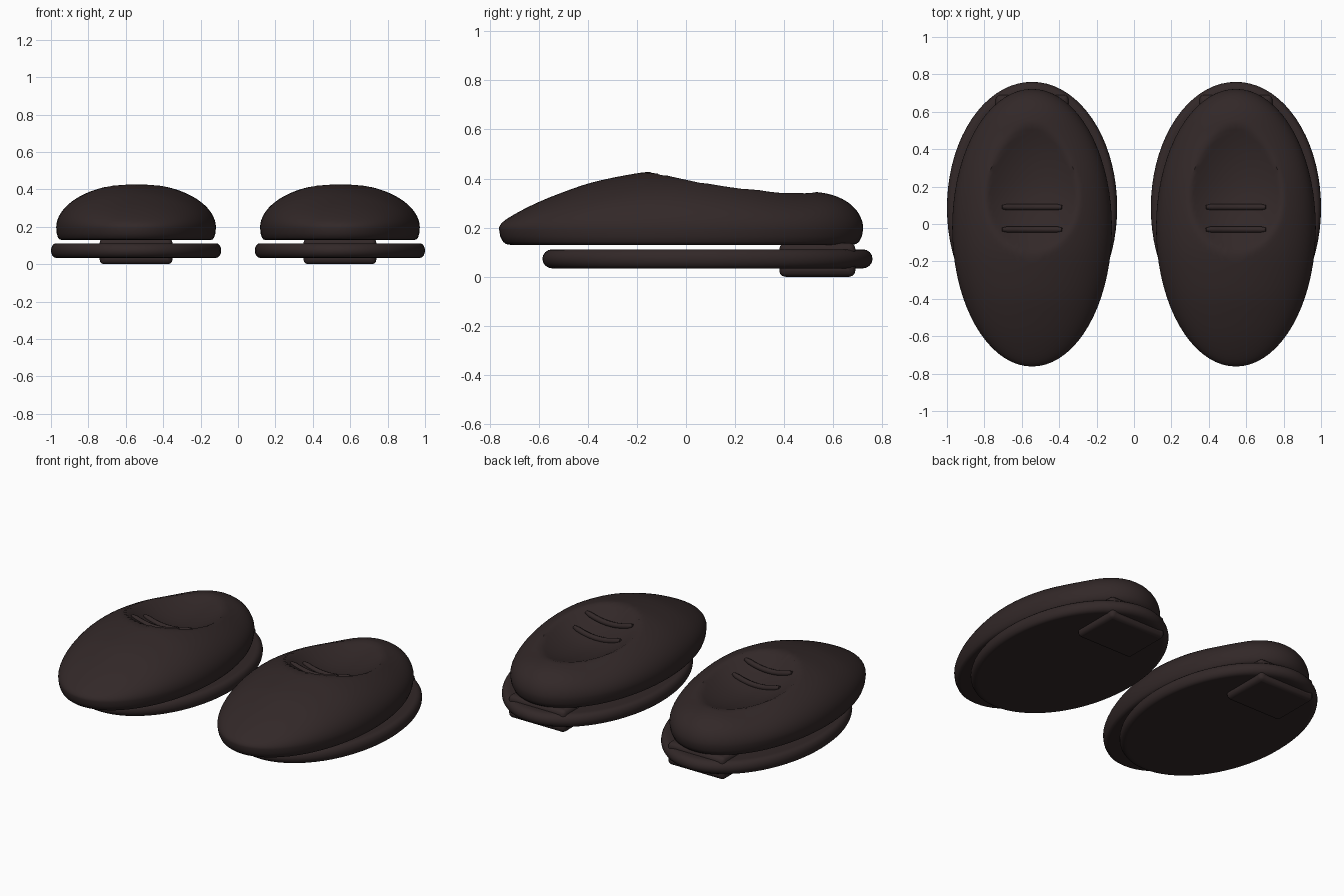
import bpy, bmesh, math

if "Cube" in bpy.data.objects:
    bpy.data.objects.remove(bpy.data.objects["Cube"])

leather = bpy.data.materials.new("dark_brown")
leather.diffuse_color = (0.032, 0.021, 0.021, 1)
leather.use_nodes = True
leather.node_tree.nodes["Principled BSDF"].inputs["Base Color"].default_value = leather.diffuse_color

SEG = 72


def finish(obj, angle=40):
    obj.data.materials.append(leather)
    bpy.ops.object.select_all(action='DESELECT')
    obj.select_set(True)
    bpy.context.view_layer.objects.active = obj
    bpy.ops.object.shade_smooth_by_angle(angle=math.radians(angle))


def oval_loft(name, cx, cy, a, b, rings, height):
    """Nested oval rings (scale, level), closed by a centre point at each end."""
    bm = bmesh.new()

    def ring(r, lv):
        out = []
        for i in range(SEG):
            t = 2 * math.pi * i / SEG
            x, y = a * r * math.cos(t), cy + b * r * math.sin(t)
            out.append(bm.verts.new((cx + x, y, height(x, y, r, lv))))
        return out

    loops = [ring(r, lv) for r, lv in rings]
    first = bm.verts.new((cx, cy, height(0, cy, 0, rings[0][1])))
    last = bm.verts.new((cx, cy, height(0, cy, 0, rings[-1][1])))
    for i in range(SEG):
        j = (i + 1) % SEG
        bm.faces.new((first, loops[0][j], loops[0][i]))
        bm.faces.new((last, loops[-1][i], loops[-1][j]))
        for p, q in zip(loops, loops[1:]):
            bm.faces.new((p[i], p[j], q[j], q[i]))
    bmesh.ops.recalc_face_normals(bm, faces=bm.faces)
    me = bpy.data.meshes.new(name)
    bm.to_mesh(me)
    bm.free()
    obj = bpy.data.objects.new(name, me)
    bpy.context.collection.objects.link(obj)
    finish(obj)
    return obj


# dome height along the length of the upper
DOME = [(-0.76, 0.13), (-0.6, 0.177), (-0.4, 0.216), (-0.15, 0.238), (0, 0.236),
        (0.2, 0.222), (0.4, 0.205), (0.5, 0.212), (0.6, 0.25), (0.72, 0.29)]


def dome(y):
    for (y0, h0), (y1, h1) in zip(DOME, DOME[1:]):
        if y <= y1:
            k = max(0, (y - y0) / (y1 - y0))
            return h0 + (h1 - h0) * k
    return DOME[-1][1]


def dish(x, y):
    """Scooped foot opening."""
    d = y - 0.22
    return 0.29 + 1.235 * x * x + (0.57 if d > 0 else 1.0) * d * d


def upper_height(x, y, r, lv):
    if lv is not None:
        return lv
    # average nearby dome heights so the back stays smooth
    h = sum(dome(y + k * 0.02) for k in range(-2, 3)) / 5
    return min(0.195 + h * math.sqrt(max(0, 1 - r * r)), dish(x, y))


N = 30
UPPER_RINGS = ([(math.sin(math.pi / 2 * k / N), None) for k in range(1, N + 1)]
               + [(0.993, 0.165), (0.978, 0.143), (0.96, 0.133), (0.935, 0.13)])

# rounded rim of the sole
SOLE_RINGS = [(0.92, 0.112)]
for k in range(9):
    t = math.pi / 2 - math.pi * k / 8
    SOLE_RINGS.append((0.94 + 0.06 * math.cos(t), 0.073 + 0.039 * math.sin(t)))
SOLE_RINGS.append((0.92, 0.034))


def heel(name, cx):
    bpy.ops.mesh.primitive_cube_add(size=1, location=(cx, 0.535, 0.069))
    obj = bpy.context.object
    obj.name = name
    obj.scale = (0.39, 0.31, 0.138)
    bpy.ops.object.transform_apply(location=False, rotation=False, scale=True)
    bev = obj.modifiers.new("soft_edges", 'BEVEL')
    bev.width, bev.segments = 0.025, 3
    finish(obj)


def strap(name, cx, y):
    """Thin round cord following the scooped opening."""
    cu = bpy.data.curves.new(name, 'CURVE')
    cu.dimensions = '3D'
    cu.bevel_depth, cu.bevel_resolution, cu.use_fill_caps = 0.017, 2, True
    sp = cu.splines.new('POLY')
    sp.points.add(12)
    for k, p in enumerate(sp.points):
        x = -0.16 + 0.32 * k / 12
        p.co = (cx + x, y, dish(x, y) + 0.003, 1)
        p.radius = 0.6 if k in (0, 12) else 1
    obj = bpy.data.objects.new(name, cu)
    bpy.context.collection.objects.link(obj)
    cu.materials.append(leather)


for side, cx in (("left", -0.545), ("right", 0.545)):
    oval_loft(side + "_upper", cx, -0.02, 0.427, 0.742, UPPER_RINGS, upper_height)
    oval_loft(side + "_sole", cx, 0.0875, 0.455, 0.6725, SOLE_RINGS,
              lambda x, y, r, lv: lv)
    heel(side + "_heel", cx)
    strap(side + "_front_cord", cx, -0.03)
    strap(side + "_back_cord", cx, 0.09)
